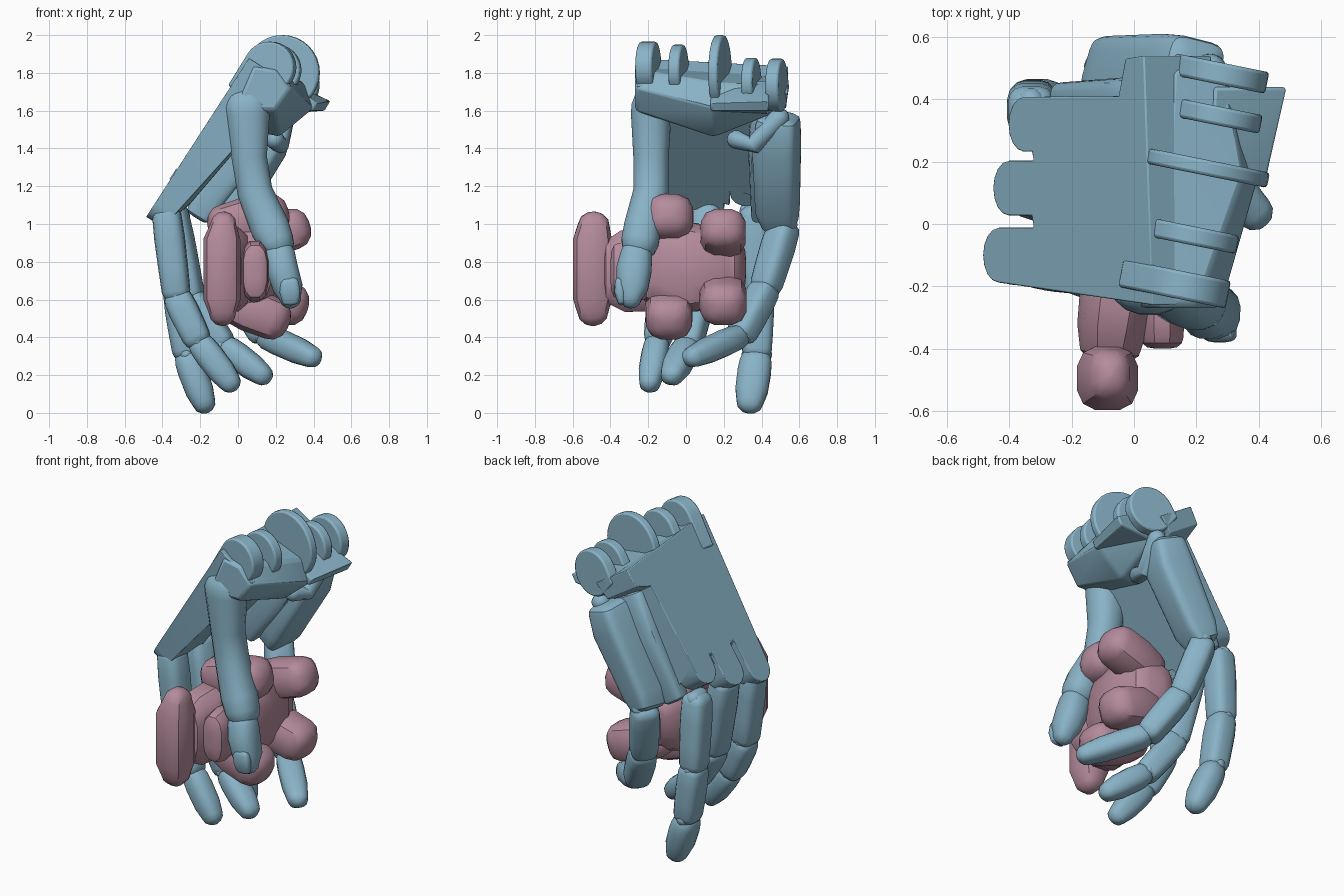
import bpy, bmesh
from math import sin, cos, pi, copysign
from mathutils import Vector as V, Matrix

if "Cube" in bpy.data.objects:
    bpy.data.objects.remove(bpy.data.objects["Cube"])


def material(name, color):
    m = bpy.data.materials.new(name)
    m.diffuse_color = color
    m.use_nodes = True
    m.node_tree.nodes["Principled BSDF"].inputs["Base Color"].default_value = m.diffuse_color
    return m


BLUE = material("blue", (0.25, 0.45, 0.57, 1))
PINK = material("pink", (0.46, 0.26, 0.33, 1))


def finish(name, bm, mat, bevel=0):
    bmesh.ops.recalc_face_normals(bm, faces=bm.faces)
    me = bpy.data.meshes.new(name)
    bm.to_mesh(me)
    bm.free()
    me.materials.append(mat)
    ob = bpy.data.objects.new(name, me)
    bpy.context.collection.objects.link(ob)
    if bevel:
        b = ob.modifiers.new("bevel", "BEVEL")
        b.width, b.segments = bevel, 2
    bpy.ops.object.select_all(action='DESELECT')
    ob.select_set(True)
    bpy.context.view_layer.objects.active = ob
    bpy.ops.object.shade_smooth_by_angle(angle=0.6)
    return ob


def tube(name, stations, side=(0, 1, 0), mat=BLUE, power=2.0, n=16, dome=1.0):
    """Loft of superellipse rings (point, half width, half depth), rounded at both ends."""
    st = [(V(p), a, b) for p, a, b in stations]

    def cap(end, nxt):
        d = (nxt[0] - end[0]).normalized() * min(end[1:]) * dome
        angs = [max(k * pi / 6, 0.12) for k in range(4)]
        return [(end[0] + d * (1 - cos(g)), end[1] * sin(g) ** dome, end[2] * sin(g) ** dome)
                for g in angs]
    rings = cap(st[0], st[1]) + st[1:-1] + cap(st[-1], st[-2])[::-1]
    bm = bmesh.new()
    loops = []
    for i, (p, a, b) in enumerate(rings):
        t = (rings[min(i + 1, len(rings) - 1)][0] - rings[max(i - 1, 0)][0]).normalized()
        s = V(side)
        s = (s - t * s.dot(t)).normalized()
        w = t.cross(s)
        loop = []
        for k in range(n):
            c, d = cos(2 * pi * (k + .5) / n), sin(2 * pi * (k + .5) / n)
            c, d = (copysign(abs(q) ** (2 / power), q) for q in (c, d))
            loop.append(bm.verts.new(p + s * a * c + w * b * d))
        loops.append(loop)
    for l0, l1 in zip(loops, loops[1:]):
        for k in range(n):
            bm.faces.new((l0[k], l0[(k + 1) % n], l1[(k + 1) % n], l1[k]))
    bm.faces.new(loops[0])
    bm.faces.new(loops[-1])
    return finish(name, bm, mat)


def hull(name, pts, mat=BLUE, bevel=0.02):
    bm = bmesh.new()
    for p in pts:
        bm.verts.new(p)
    r = bmesh.ops.convex_hull(bm, input=bm.verts)
    junk = {g for g in r["geom_interior"] + r["geom_unused"] if isinstance(g, bmesh.types.BMVert)}
    bmesh.ops.delete(bm, geom=list(junk), context='VERTS')
    bmesh.ops.dissolve_limit(bm, angle_limit=0.05, verts=bm.verts, edges=bm.edges)
    return finish(name, bm, mat, bevel)


# Palm plate: scalloped outline on the sloping back of the hand, thicker at the wrist
slope, inward = V((.544, 0, .84)), V((.84, 0, -.544))
outline = [(.98, -.26)]
for u, v in ((.07, -.10), (.13, .115), (.22, .32)):
    outline += [(.27, v - .088)]
    outline += [(u - .09 * sin(pi * k / 8), v - .088 * cos(pi * k / 8)) for k in range(9)]
    outline += [(.28, v + .088)]
del outline[1]
outline += [(.78, .41), (.82, .53), (.93, .54)]
bm = bmesh.new()
top, low = [], []
for u, v in outline:
    p = V((-.475, v, 1.055)) + slope * u
    lu = u - .12 if .26 < u < .29 else u
    top.append(bm.verts.new(p))
    low.append(bm.verts.new(p + inward * (.11 + .16 * u) + slope * (lu - u)))
bm.faces.new(top)
bm.faces.new(low[::-1])
for i in range(len(top)):
    j = (i + 1) % len(top)
    bm.faces.new((top[i], low[i], low[j], top[j]))
finish("palm_plate", bm, BLUE, 0.012)

# Web closing the gap between the palm and the little finger panel
tube("palm_web", [((.13, .40, 1.62), .06, .12), ((.0, .40, 1.38), .07, .11),
                  ((-.22, .40, 1.03), .055, .07)], power=4, dome=.5)

# Heel of the palm with its protruding ledge
heel = [(-.27, ((-.02, 1.6), (.08, 1.84), (.2, 1.82), (.28, 1.72), (.2, 1.6))),
        (.15, ((.02, 1.5), (.22, 1.46), (.40, 1.61), (.35, 1.75))),
        (.5, ((.1, 1.65), (.12, 1.78), (.29, 1.73), (.25, 1.6)))]
hull("palm_heel", [(x, y, z) for y, sec in heel for x, z in sec])
hull("heel_ledge", [(.24, .13, 1.76), (.42, .13, 1.64), (.40, .13, 1.6), (.2, .13, 1.6),
                    (.26, .44, 1.76), (.49, .44, 1.65), (.46, .44, 1.6), (.2, .44, 1.58)], bevel=.01)

# Wrist hinge lugs: a disc, carried back along the slope into the palm
for i, (x, y, z, r, d, back) in enumerate(((.17, -.2, 1.83, .135, .09, .2),
                                           (.2, -.04, 1.815, .135, .06, .2),
                                           (.235, .18, 1.8, .2, .05, 0),
                                           (.28, .345, 1.75, .13, .06, .1),
                                           (.29, .48, 1.735, .14, .07, .1))):
    turn = Matrix.Rotation(-.2, 3, 'Z')
    rim = [V((r * cos(a * pi / 16), 0, r * sin(a * pi / 16))) for a in range(32)]
    rim += [-slope * back - inward * r * .98, -slope * back + inward * r * .7] if back else []
    hull(f"wrist_lug_{i + 1}", [V((x, y, z)) + turn @ (p + V((0, e, 0)))
                                for p in rim for e in (-d / 2, d / 2)], bevel=.01)


def finger(name, joints, widths, depths, side):
    """Three overlapping phalanges with a hinge pin at every joint."""
    js = [V(j) for j in joints]
    for i in range(3):
        t = (js[i + 1] - js[i]).normalized()
        a, b = widths[i], depths[i]
        p = js[i] - t * b * .4
        q = js[i + 1] + t * (b * .4 if i < 2 else 0)
        k = .8 if i == 2 else .93
        tube(f"{name}_phalanx_{i + 1}",
             [(p, a * .95, b * .95), (p.lerp(q, .35), a, b), (p.lerp(q, .65), a * .97, b * .97),
              (q, a * k, b * k)], side, power=3.2 if i < 2 else 2.5, dome=.75 if i < 2 else 1)
        s = V(side).normalized()
        tube(f"{name}_pin_{i + 1}", [(js[i] - s * a * .9, .045, .045),
                                     (js[i] + s * a * .9, .045, .045)], side=(0, 0, 1))


# Four fingers curled round the toy
finger("index", [(-.38, -.11, 1.07), (-.325, -.12, .62), (-.21, -.15, .38), (-.01, -.2, .12)],
       (.085, .08, .072), (.08, .08, .075), (.1, 1, 0))
finger("middle", [(-.345, .11, 1.08), (-.25, .07, .61), (-.08, .01, .36), (.17, -.09, .17)],
       (.085, .08, .078), (.078, .078, .072), (.3, 1, 0))
finger("ring", [(-.33, .36, 1.07), (-.325, .385, .64), (-.275, .375, .31), (-.16, .33, .0)],
       (.085, .085, .09), (.08, .078, .078), (0, 1, 0))
finger("little", [(-.08, .52, .99), (.0, .42, .66), (.14, .29, .41), (.425, .0, .28)],
       (.085, .082, .075), (.08, .078, .07), (.6, .8, .1))

# Little finger metacarpal panel and the strut tying it to the palm
tube("little_metacarpal", [((.2, .49, 1.58), .11, .10), ((.14, .48, 1.42), .12, .115),
                           ((-.05, .485, 1.08), .11, .10), ((-.10, .505, .98), .095, .08)],
     side=(.25, 1, 0), power=5, n=20, dome=.5)
tube("metacarpal_strut", [((.18, .22, 1.46), .05, .05), ((.22, .36, 1.42), .05, .05),
                          ((.25, .53, 1.6), .055, .055)], side=(1, 0, 0))

# Thumb
tube("thumb_base", [((.04, -.17, 1.73), .11, .125), ((.05, -.185, 1.58), .108, .12),
                    ((.06, -.185, 1.35), .095, .095), ((.09, -.185, 1.17), .095, .095),
                    ((.17, -.23, .98), .10, .105), ((.24, -.26, .82), .10, .095)], power=2.3)
tube("thumb_tip", [((.20, -.25, .92), .085, .085), ((.235, -.275, .76), .095, .085),
                   ((.265, -.285, .66), .085, .08), ((.29, -.3, .555), .06, .06)], power=2.4)
tube("thumb_nail", [((.27, -.345, .72), .03, .05), ((.275, -.35, .64), .03, .055),
                    ((.28, -.34, .57), .02, .045)], power=3)

# Toy: flat head, neck, snout bump, rounded body and hips
tube("toy_head", [((-.08, -.49, .46), .085, .075), ((-.085, -.495, .60), .105, .10),
                  ((-.085, -.495, .92), .105, .10), ((-.07, -.48, 1.065), .085, .07)],
     mat=PINK, power=2.8, n=12)
tube("toy_neck", [((-.08, -.43, .75), .18, .10), ((-.07, -.33, .75), .22, .115),
                  ((-.05, -.2, .76), .23, .125), ((-.02, -.08, .77), .2, .14)],
     side=(0, 0, 1), mat=PINK, power=3, n=12, dome=.3)
tube("toy_snout", [((.09, -.40, .75), .15, .07), ((.09, -.3, .75), .165, .075),
                   ((.09, -.15, .75), .15, .07)],
     side=(0, 0, 1), mat=PINK, power=2.6, n=12, dome=.5)
tube("toy_body", [((.03, -.25, .77), .21, .16), ((.03, -.12, .77), .24, .18),
                  ((.05, .05, .77), .24, .18), ((.07, .2, .77), .19, .16),
                  ((.09, .31, .77), .15, .13)], side=(0, 0, 1), mat=PINK, power=3, n=12, dome=.5)

# Toy limbs, all pointing toward the thumb side
for name, p, q, r in (("toy_upper_arm", (-.16, -.09, .98), (.27, -.09, 1.06), .13),
                      ("toy_lower_arm", (-.12, -.09, .62), (.27, -.09, .465), .125),
                      ("toy_upper_leg", (-.02, .19, .88), (.38, .2, 1.0), .12),
                      ("toy_lower_leg", (-.02, .19, .66), (.37, .2, .55), .125)):
    p, q = V(p), V(q)
    tube(name, [(p, r * .9, r * .85), (p.lerp(q, .45), r * 1.02, r * .97), (q, r, r * .93)],
         mat=PINK, power=2.8, n=12, dome=.8)
